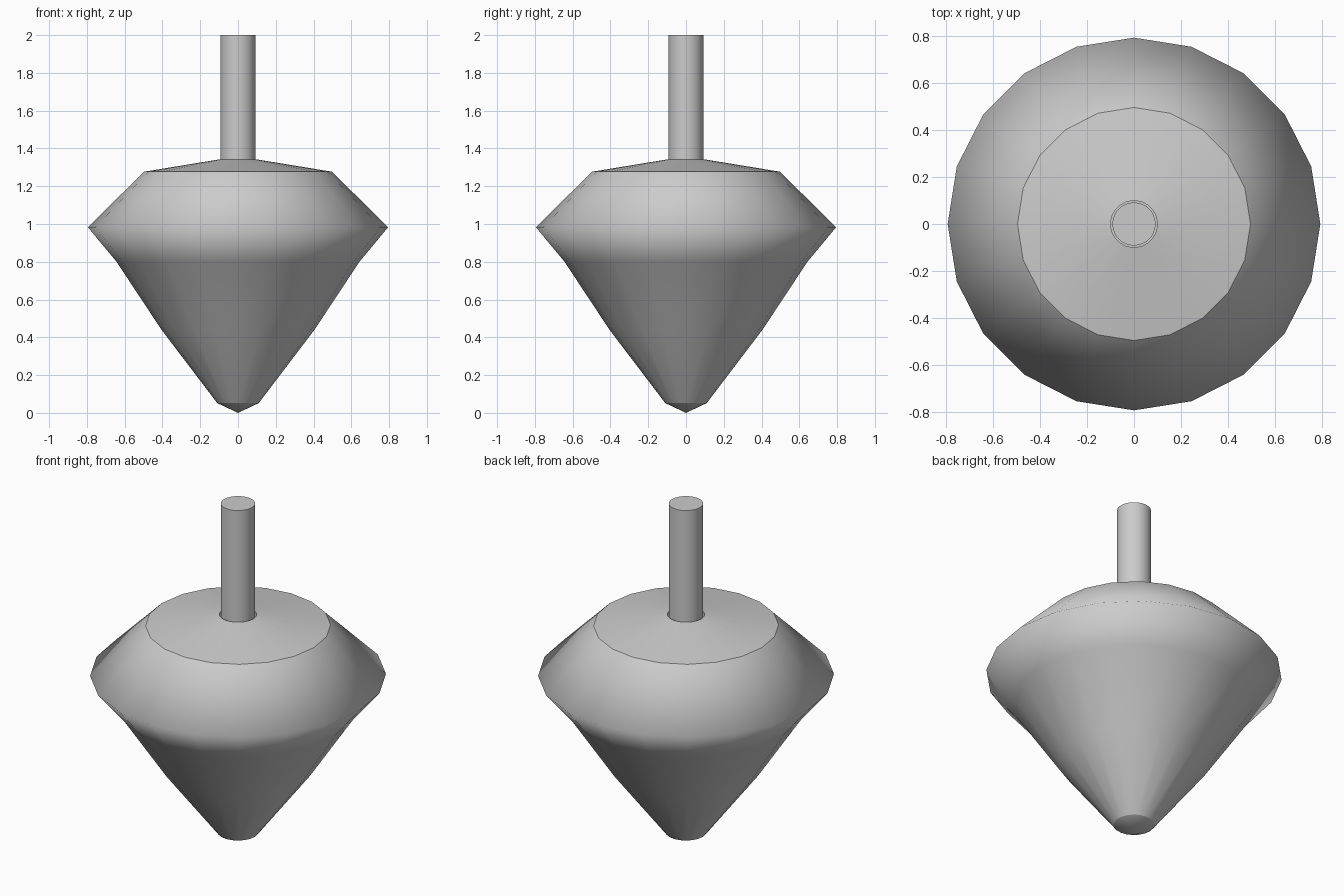
import bpy, bmesh
from math import sin, cos, tau

if "Cube" in bpy.data.objects:
    bpy.data.objects.remove(bpy.data.objects["Cube"])


def lathe(name, profile, sides, sharp=()):
    """Revolve (radius, z) points around z; rings listed in sharp keep hard edges."""
    bm = bmesh.new()
    rings = []
    for r, z in profile:
        n = 1 if r == 0 else sides
        rings.append([bm.verts.new((r * cos(tau * i / sides), r * sin(tau * i / sides), z))
                      for i in range(n)])
    for a, b in zip(rings, rings[1:]):
        for i in range(sides):
            j = (i + 1) % sides
            quad = [a[i % len(a)], a[j % len(a)], b[j % len(b)], b[i % len(b)]]
            bm.faces.new(list(dict.fromkeys(quad)))
    bmesh.ops.recalc_face_normals(bm, faces=bm.faces)
    for f in bm.faces:
        f.smooth = True
    for k in sharp:
        ring = rings[k]
        for i in range(sides):
            bm.edges.get((ring[i], ring[(i + 1) % sides])).smooth = False
    mesh = bpy.data.meshes.new(name)
    bm.to_mesh(mesh)
    bm.free()
    obj = bpy.data.objects.new(name, mesh)
    bpy.context.collection.objects.link(obj)
    return obj


# Spinning body: tip, lower cone, wide rim, shoulder, shallow top and stem socket
lathe("top_body", [(0, 0), (0.11, 0.052), (0.405, 0.44), (0.643, 0.80), (0.795, 0.983),
                   (0.497, 1.277), (0.1, 1.342), (0.1, 1.25), (0, 1.25)],
      20, sharp=(1, 5, 6, 7))

# Handle stem seated in the socket
lathe("stem", [(0, 1.25), (0.092, 1.25), (0.092, 2.0), (0, 2.0)], 32, sharp=(1, 2))
